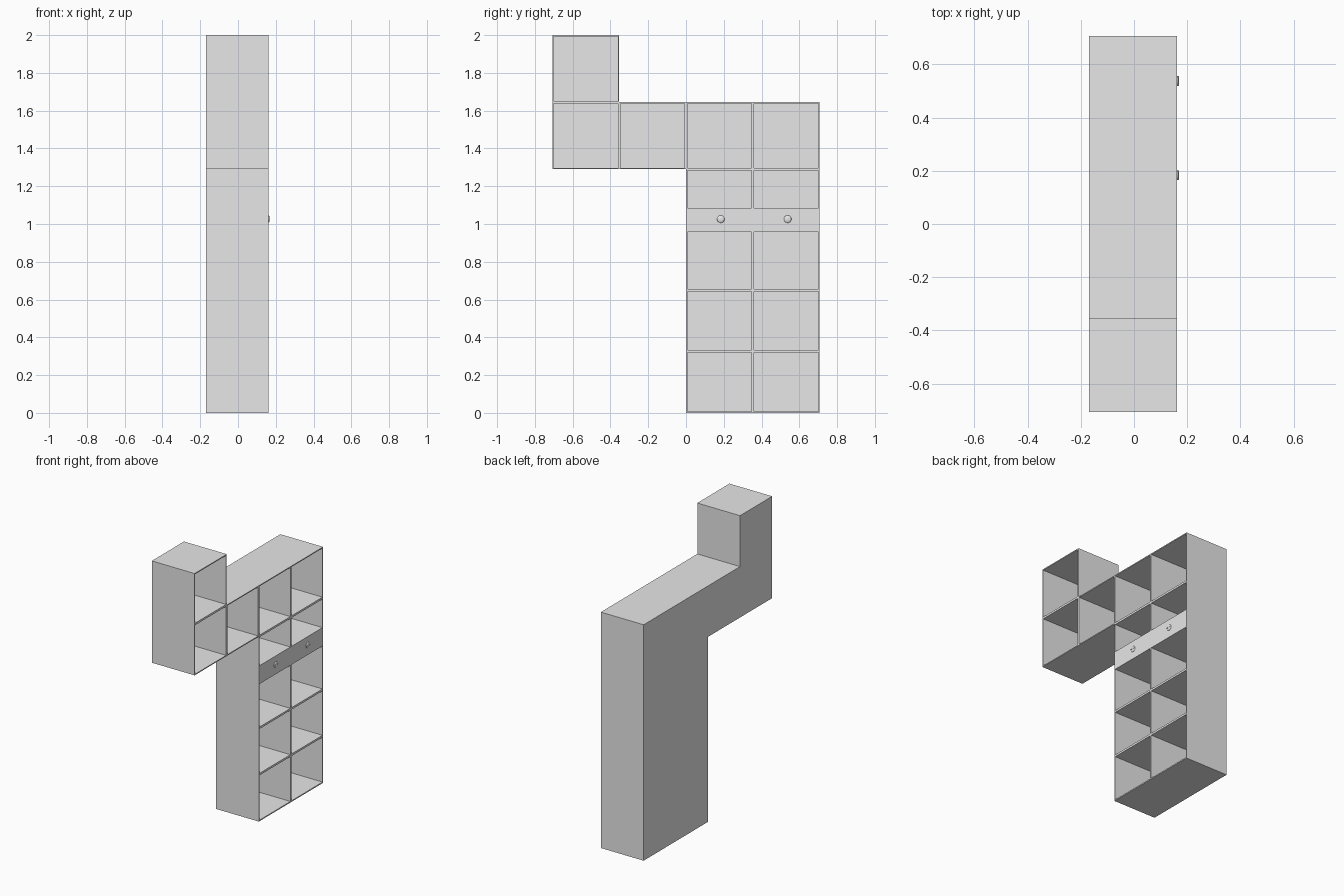
import bpy, bmesh, math
from mathutils import Matrix, Vector

cube = bpy.data.objects.get("Cube")
if cube:
    bpy.data.objects.remove(cube, do_unlink=True)

BACK, FRONT = -0.169, 0.161      # depth of the shelf unit along x
M = 0.354                        # module width
WALL = 0.007
LOW, MID, TOP = 1.29, 1.645, 2.0

grey = bpy.data.materials.new("light_grey")
grey.use_nodes = True
grey.diffuse_color = (0.8, 0.8, 0.8, 1)
grey.node_tree.nodes["Principled BSDF"].inputs["Base Color"].default_value = (0.8, 0.8, 0.8, 1)


def make_object(name, bm):
    bmesh.ops.recalc_face_normals(bm, faces=bm.faces)
    mesh = bpy.data.meshes.new(name)
    bm.to_mesh(mesh)
    bm.free()
    mesh.materials.append(grey)
    obj = bpy.data.objects.new(name, mesh)
    bpy.context.collection.objects.link(obj)
    return obj


def add_box(bm, low, high):
    low, high = Vector(low), Vector(high)
    matrix = Matrix.Translation((low + high) / 2) @ Matrix.Diagonal((*(high - low), 1))
    bmesh.ops.create_cube(bm, size=1, matrix=matrix)


# Stepped carcass: outline extruded through the depth
outline = [(0, 0), (2 * M, 0), (2 * M, MID), (-M, MID),
           (-M, TOP), (-2 * M, TOP), (-2 * M, LOW), (0, LOW)]
bm = bmesh.new()
face = bm.faces.new([bm.verts.new((BACK, y, z)) for y, z in outline])
side = bmesh.ops.extrude_face_region(bm, geom=[face])["geom"]
bmesh.ops.translate(bm, vec=(FRONT - BACK, 0, 0),
                    verts=[v for v in side if isinstance(v, bmesh.types.BMVert)])
carcass = make_object("shelf_carcass", bm)

# Open compartments, listed by column and then by height
column = [(0.008, 0.32), (0.334, 0.643), (0.657, 0.957), (1.085, LOW - WALL)]
upper = (LOW + WALL, MID - WALL)
cells = [(i, upper) for i in range(-2, 2)]
cells += [(-2, (MID + WALL, TOP - WALL))]
cells += [(i, span) for i in (0, 1) for span in column]
bm = bmesh.new()
for i, (z0, z1) in cells:
    add_box(bm, (BACK + WALL, i * M + WALL, z0), (FRONT + 0.1, (i + 1) * M - WALL, z1))
cutter = make_object("compartment_cutter", bm)
cutter.hide_render = True

cut = carcass.modifiers.new("compartments", "BOOLEAN")
cut.operation = "DIFFERENCE"
cut.solver = "EXACT"
cut.object = cutter
bpy.context.view_layer.update()
hollow = bpy.data.meshes.new_from_object(
    carcass.evaluated_get(bpy.context.evaluated_depsgraph_get()))
carcass.modifiers.clear()
carcass.data = hollow
bpy.data.objects.remove(cutter, do_unlink=True)

# Drawer fronts and their domed knobs with a raised grip
for i, label in enumerate(("near", "far")):
    bm = bmesh.new()
    add_box(bm, (FRONT - 0.004, i * M, 0.957), (FRONT + 0.0005, (i + 1) * M, 1.085))
    make_object(label + "_drawer_front", bm)

    centre = Vector((FRONT, i * M + 0.184, 1.026))
    bm = bmesh.new()
    bmesh.ops.create_uvsphere(bm, u_segments=24, v_segments=12, radius=1,
                              matrix=Matrix.Translation(centre)
                              @ Matrix.Diagonal((0.007, 0.02, 0.02, 1)))
    knob = make_object(label + "_drawer_knob", bm)
    knob.data.shade_smooth()

    bm = bmesh.new()
    add_box(bm, centre - Vector((0, 0.018, 0.001)), centre + Vector((0.008, 0.018, 0.001)))
    make_object(label + "_knob_grip", bm)
